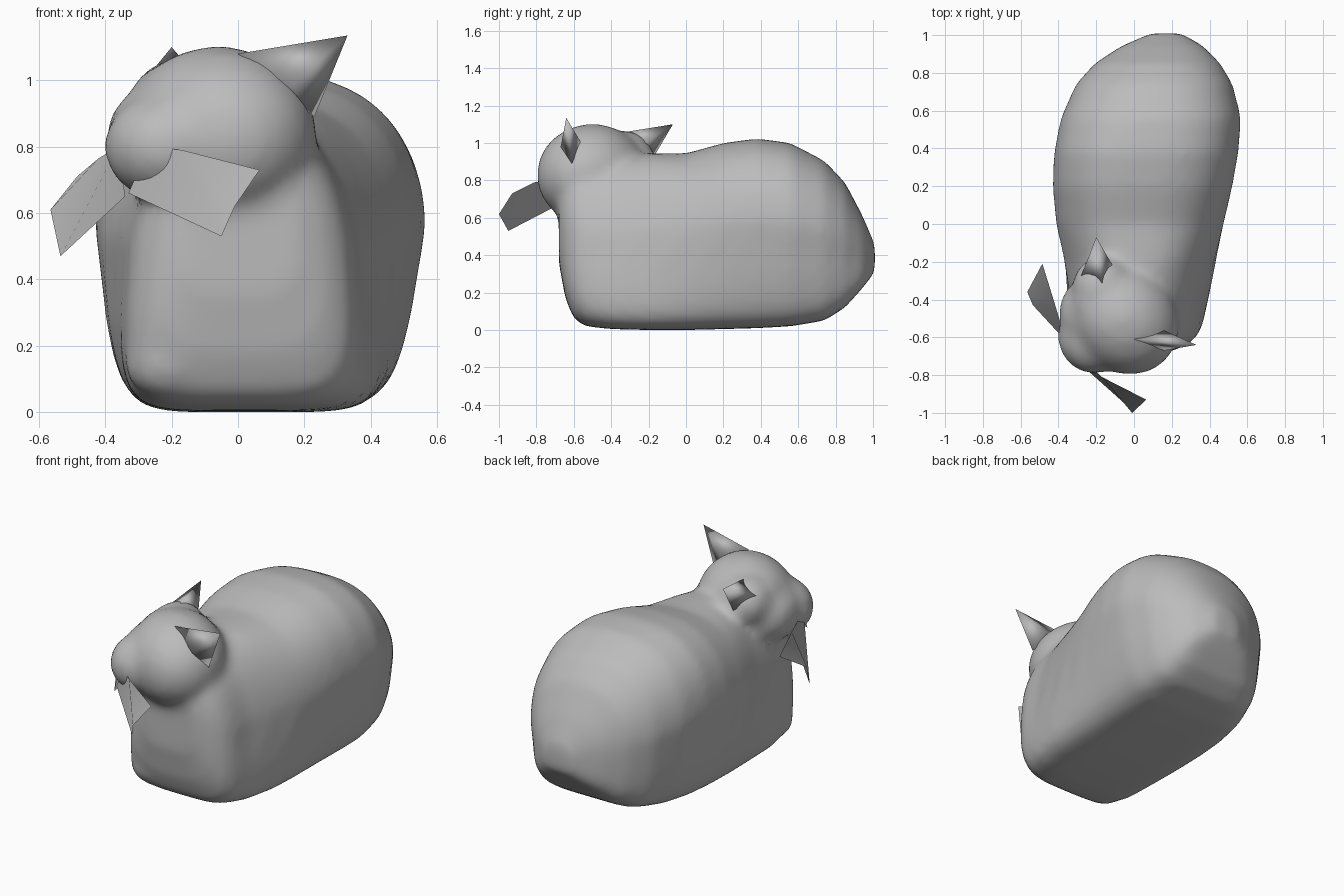
import bpy, bmesh, math
from mathutils import Matrix

if "Cube" in bpy.data.objects:
    bpy.data.objects.remove(bpy.data.objects["Cube"])

grey = bpy.data.materials.new("plain grey")
grey.diffuse_color = (0.5, 0.5, 0.5, 1)
grey.use_nodes = True
grey.node_tree.nodes["Principled BSDF"].inputs["Base Color"].default_value = grey.diffuse_color


def add_object(name, bm):
    bmesh.ops.recalc_face_normals(bm, faces=bm.faces)
    for f in bm.faces:
        f.smooth = True
    mesh = bpy.data.meshes.new(name)
    bm.to_mesh(mesh)
    bm.free()
    mesh.materials.append(grey)
    ob = bpy.data.objects.new(name, mesh)
    bpy.context.collection.objects.link(ob)
    return ob


def spow(v, e):
    return math.copysign(abs(v) ** e, v)


def ring(bm, y, x0, x1, z0, z1, p, top, left, right, n=44):
    """Rounded cross-section: squarer below, tapered at top and low sides."""
    cx, cz, a, b = (x0 + x1) / 2, (z0 + z1) / 2, (x1 - x0) / 2, (z1 - z0) / 2
    square = 1.5 + 2.5 * min(1, max(0, (y + 0.62) / 0.3))
    out = []
    for i in range(n):
        t = 2 * math.pi * (i + 0.5) / n
        q = p if math.sin(t) > 0 else p + square
        c, s = spow(math.cos(t), 2 / q), spow(math.sin(t), 2 / q)
        k = 1 - top * s if s > 0 else 1 + (left if c < 0 else right) * s
        out.append(bm.verts.new((cx + a * c * k, y, cz + b * s)))
    return out


def ellipsoid(bm, centre, radii, turn=0):
    m = (Matrix.Translation(centre) @ Matrix.Rotation(turn, 4, 'Z')
         @ Matrix.Diagonal((*radii, 1)))
    bmesh.ops.create_icosphere(bm, subdivisions=3, radius=1, matrix=m)


# Crouching torso: y, left, right, bottom, top, squareness,
# then taper at the top, low left and low right
sections = [
    (-0.68, -0.16, 0.18, 0.36, 0.76, 2.2, 0.05, -0.1, 0.0),
    (-0.645, -0.25, 0.27, 0.17, 0.84, 2.4, 0.12, -0.1, -0.05),
    (-0.60, -0.30, 0.325, 0.06, 0.88, 2.5, 0.18, -0.1, -0.05),
    (-0.54, -0.33, 0.355, 0.02, 0.90, 2.6, 0.22, -0.06, -0.06),
    (-0.40, -0.35, 0.375, 0.005, 0.92, 2.6, 0.24, -0.02, -0.10),
    (-0.20, -0.38, 0.43, 0.0, 0.945, 2.6, 0.20, 0.08, -0.02),
    (0.00, -0.42, 0.48, 0.0, 0.945, 2.6, 0.08, 0.16, 0.08),
    (0.20, -0.435, 0.525, 0.005, 1.00, 2.6, 0.03, 0.17, 0.16),
    (0.38, -0.425, 0.555, 0.01, 1.025, 2.55, 0.0, 0.16, 0.20),
    (0.56, -0.39, 0.57, 0.02, 1.00, 2.45, 0, 0.16, 0.22),
    (0.74, -0.31, 0.525, 0.05, 0.905, 2.35, 0, 0.15, 0.20),
    (0.85, -0.21, 0.46, 0.12, 0.79, 2.25, 0, 0.1, 0.15),
    (0.94, -0.07, 0.37, 0.22, 0.62, 2.2, 0, 0, 0),
    (1.01, 0.09, 0.25, 0.31, 0.46, 2.0, 0, 0, 0),
]
bm = bmesh.new()
rings = [ring(bm, *s) for s in sections]
for r0, r1 in zip(rings, rings[1:]):
    for i in range(len(r0)):
        j = (i + 1) % len(r0)
        bm.faces.new((r0[i], r0[j], r1[j], r1[i]))
bm.faces.new(rings[0])
bm.faces.new(rings[-1])

# Turned head, muzzle, cheek, crown, nape and forepaw, blended into the torso
turn = math.radians(-45)
ellipsoid(bm, (-0.06, -0.50, 0.83), (0.32, 0.28, 0.275), turn)
ellipsoid(bm, (-0.22, -0.61, 0.80), (0.19, 0.18, 0.165), turn)
ellipsoid(bm, (-0.24, -0.48, 0.82), (0.16, 0.20, 0.17))
ellipsoid(bm, (-0.21, -0.42, 0.93), (0.12, 0.15, 0.12))
ellipsoid(bm, (-0.17, -0.34, 0.92), (0.16, 0.17, 0.15))
ellipsoid(bm, (-0.20, -0.51, 0.15), (0.145, 0.125, 0.12))
body = add_object("body_and_head", bm)
remesh = body.modifiers.new("blend", 'REMESH')
remesh.mode = 'VOXEL'
remesh.voxel_size = 0.025
remesh.use_smooth_shade = True
soften = body.modifiers.new("soften", 'SMOOTH')
soften.factor = 0.5
soften.iterations = 12


# Ears: slim pyramids sunk into the skull
def ear(name, tip, base):
    bm = bmesh.new()
    top = bm.verts.new(tip)
    low = [bm.verts.new(p) for p in base]
    for i in range(len(low)):
        bm.faces.new((top, low[i], low[(i + 1) % len(low)]))
    bm.faces.new(low)
    add_object(name, bm)


ear("right_ear", (0.33, -0.64, 1.135),
    [(0.00, -0.61, 1.08), (0.16, -0.67, 0.98), (0.23, -0.61, 0.89),
     (0.15, -0.56, 1.00)])
ear("left_ear", (-0.20, -0.07, 1.10),
    [(-0.16, -0.38, 1.05), (-0.29, -0.30, 0.99), (-0.20, -0.17, 0.93),
     (-0.09, -0.26, 0.97)])


# Whisker sheets: strips between an upper and a lower edge
def whiskers(name, upper, lower):
    bm = bmesh.new()
    u = [bm.verts.new(p) for p in upper]
    w = [bm.verts.new(p) for p in lower]
    for i in range(len(u) - 1):
        bm.faces.new((u[i], u[i + 1], w[i + 1], w[i]))
    add_object(name, bm)


whiskers("right_whiskers",
         [(-0.27, -0.72, 0.80), (-0.17, -0.81, 0.79), (0.065, -0.93, 0.73)],
         [(-0.33, -0.70, 0.66), (-0.05, -0.95, 0.53), (-0.01, -1.0, 0.62)])
whiskers("left_whiskers",
         [(-0.36, -0.62, 0.80), (-0.42, -0.42, 0.765), (-0.485, -0.21, 0.71)],
         [(-0.34, -0.60, 0.65), (-0.535, -0.43, 0.47), (-0.565, -0.36, 0.61)])
